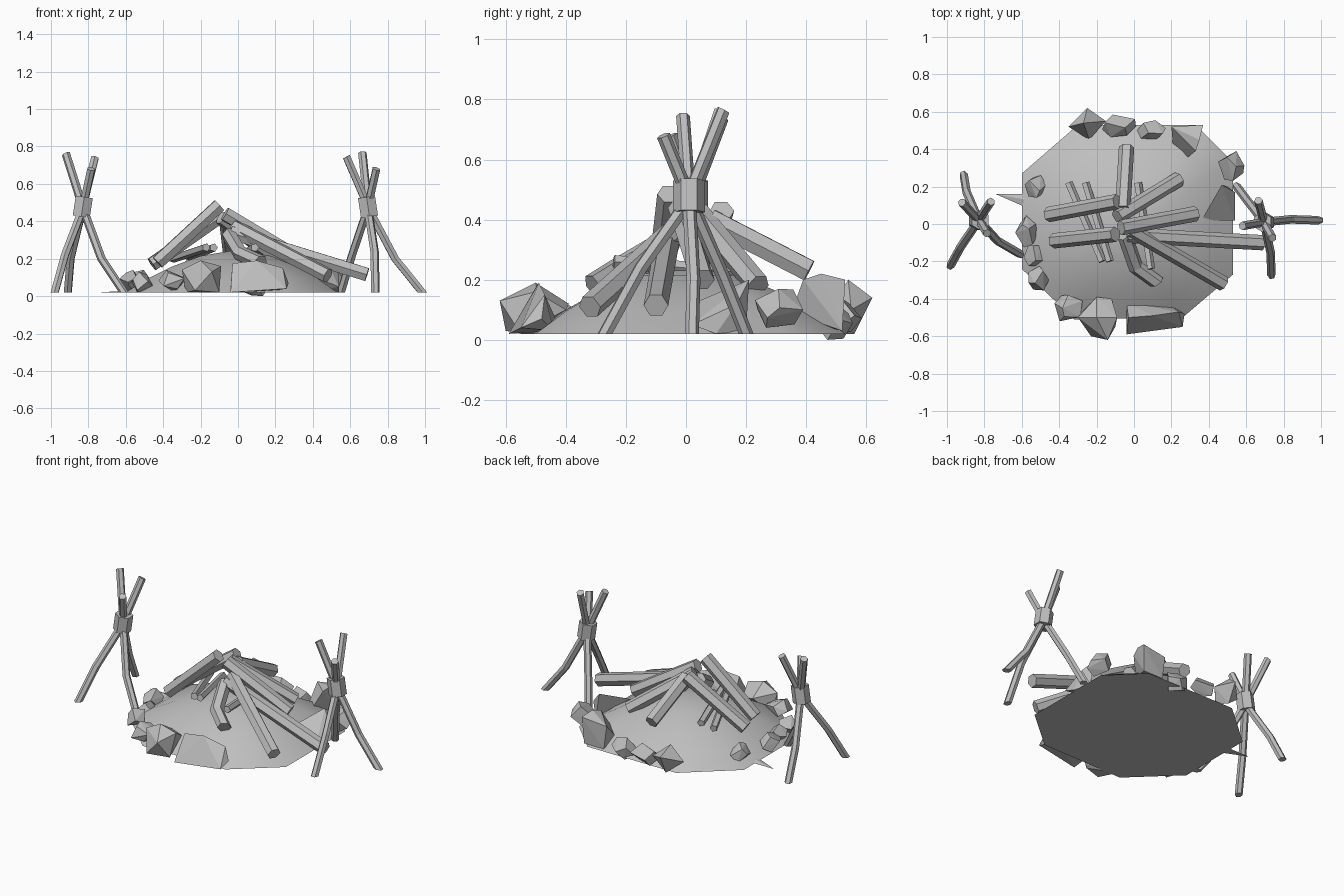
import bpy, bmesh, math, random
from mathutils import Vector

GROUND = .02

cube = bpy.data.objects.get("Cube")
if cube:
    bpy.data.objects.remove(cube, do_unlink=True)

grey = bpy.data.materials.new("plain grey")
grey.use_nodes = True
grey.diffuse_color = (0.52, 0.52, 0.52, 1)
grey.node_tree.nodes["Principled BSDF"].inputs["Base Color"].default_value = (0.52, 0.52, 0.52, 1)


def finish(name, bm):
    bmesh.ops.recalc_face_normals(bm, faces=bm.faces)
    mesh = bpy.data.meshes.new(name)
    bm.to_mesh(mesh)
    bm.free()
    mesh.materials.append(grey)
    obj = bpy.data.objects.new(name, mesh)
    bpy.context.collection.objects.link(obj)
    return obj


def skin(bm, rings):
    """Bridge successive vertex rings with quads."""
    for a, b in zip(rings, rings[1:]):
        n = len(a)
        for i in range(n):
            bm.faces.new((a[i], a[(i + 1) % n], b[(i + 1) % n], b[i]))


def tube(name, points, radius, sides=6, level_foot=False):
    """Faceted bar along a path, with capped ends."""
    pts = [Vector(p) for p in points]
    quat = (pts[-1] - pts[0]).to_track_quat('Z', 'Y')
    bm = bmesh.new()
    rings = []
    for p in pts:
        ring = []
        for i in range(sides):
            a = math.tau * i / sides
            ring.append(bm.verts.new(p + quat @ Vector((radius * math.cos(a), radius * math.sin(a), 0))))
        rings.append(ring)
    if level_foot:
        # Cut the first end flat on the ground
        along = pts[1] - pts[0]
        for v in rings[0]:
            v.co += along * ((pts[0].z - v.co.z) / along.z)
    skin(bm, rings)
    bm.faces.new(rings[0])
    bm.faces.new(rings[-1])
    return finish(name, bm)


def hull(name, points):
    """Faceted solid wrapped round a handful of corners."""
    bm = bmesh.new()
    verts = [bm.verts.new(p) for p in points]
    bmesh.ops.convex_hull(bm, input=verts)
    bmesh.ops.delete(bm, geom=[v for v in bm.verts if not v.link_faces], context='VERTS')
    return finish(name, bm)


# Ash mound: an uneven octagon drawn up into a low dome
outline = [(-.6, .27), (-.6, -.24), (-.32, -.51), (.26, -.5),
           (.53, -.27), (.53, .33), (.33, .53), (-.3, .53)]
bm = bmesh.new()
rings = []
for scale, z in ((1, GROUND), (.8, .095), (.58, .16), (.33, .215)):
    rings.append([bm.verts.new((x * scale, y * scale, z)) for x, y in outline])
skin(bm, rings)
bm.faces.new(rings[0])
peak = bm.verts.new((-.02, 0, .245))
for i in range(8):
    bm.faces.new((rings[-1][i], rings[-1][(i + 1) % 8], peak))
mound = finish("ash_mound", bm)
bpy.context.view_layer.objects.active = mound
mound.select_set(True)
bpy.ops.object.shade_smooth_by_angle(angle=math.radians(40))
mound.select_set(False)

# Flat splinter at the rim
hull("rim_splinter", [(-.74, .16, GROUND), (-.58, .16, GROUND), (-.58, .09, GROUND), (-.58, .13, .03)])

# Stacked logs: low end to high end
logs = [
    ((-.46, .05, .17), (-.09, .12, .43)),
    ((-.43, -.09, .18), (-.1, -.055, .485)),
    ((.33, .055, .2), (-.07, -.02, .44)),
    ((.69, -.1, .115), (-.04, -.06, .34)),
    ((.48, -.32, .11), (-.02, -.03, .37)),
    ((.24, .24, .18), (-.09, .04, .42)),
    ((-.04, .41, .23), (-.06, .08, .4)),
    ((.12, -.31, .18), (.01, -.23, .23), (-.05, -.06, .33)),
]
for i, path in enumerate(logs):
    tube(f"log_{i + 1}", path, .041)

# Thin kindling beneath the logs
sticks = [
    ((-.35, .22, .2), (-.17, -.2, .26)),
    ((-.26, .22, .21), (-.13, -.2, .26)),
    ((.02, .22, .22), (.09, -.24, .26)),
]
for i, path in enumerate(sticks):
    tube(f"kindling_{i + 1}", path, .023, 5)

# Two tripods: each pole runs foot, knee, knot, top
tripods = {
    "right": ((-.83, .02), [
        ((-.61, -.16, GROUND), (-.73, -.09, .2), (-.92, .115, .76)),
        ((-.98, -.22, GROUND), (-.925, -.12, .22), (-.765, .12, .74)),
        ((-.91, .26, GROUND), (-.895, .17, .2), (-.785, -.05, .68))]),
    "left": ((.695, .01), [
        ((.985, .02, GROUND), (.84, .025, .2), (.58, -.01, .745)),
        ((.735, -.27, GROUND), (.73, -.15, .24), (.665, .125, .765)),
        ((.55, .2, GROUND), (.61, .12, .22), (.74, -.075, .68))]),
}
for side, ((cx, cy), poles) in tripods.items():
    for i, (foot, knee, top) in enumerate(poles):
        spread = Vector((knee[0] - cx, knee[1] - cy, 0)).normalized() * .012
        knot = Vector((cx, cy, .45)) + spread
        tube(f"{side}_tripod_pole_{i + 1}", (foot, knee, knot, top), .023, level_foot=True)
    lean = .008 if side == "left" else -.008
    tube(f"{side}_tripod_binding", ((cx + lean, cy, .425), (cx - lean, cy, .53)), .053)

# Large boulders, each from its main corners
boulders = {
    "front_wide_boulder": [
        (-.04, -.59, .02), (.26, -.55, .04), (.27, -.48, .07), (.24, -.47, .15),
        (.1, -.49, .19), (-.03, -.5, .175), (-.04, -.42, .04), (.2, -.44, .03)],
    "front_round_boulder": [
        (-.3, -.5, .14), (-.28, -.47, .02), (-.2, -.39, .12), (-.12, -.4, .1), (-.09, -.5, .16),
        (-.14, -.62, .13), (-.23, -.6, .03), (-.1, -.55, .02), (-.2, -.5, .19)],
    "back_pointed_boulder": [
        (-.35, .52, .1), (-.25, .62, .14), (-.15, .55, .1), (-.24, .45, .06),
        (-.27, .54, .2), (-.25, .56, .02), (-.2, .5, .02)],
    "back_tall_boulder": [
        (.2, .52, .18), (.37, .53, .2), (.35, .45, .22), (.33, .39, .2),
        (.28, .35, .09), (.21, .4, .06), (.36, .52, .03), (.22, .52, .03)],
    "left_wedge_boulder": [
        (.36, .02, .12), (.47, .21, .2), (.54, .17, .12), (.54, .02, .05),
        (.42, .08, .03), (.5, .2, .03), (.54, .1, .02)],
}
for name, corners in boulders.items():
    hull(name, corners)

# Small rocks round the rim: centre x, centre y, width, depth, bottom, top
rocks = [
    (-.08, .525, .18, .12, .02, .14), (.09, .495, .16, .12, 0, .13),
    (.52, .31, .14, .16, .04, .17), (-.525, .2, .12, .12, .02, .14),
    (-.575, -.04, .12, .17, .02, .14), (-.53, -.17, .12, .11, .02, .12),
    (-.51, -.29, .11, .13, .02, .13), (-.35, -.45, .15, .14, .02, .14),
]
random.seed(4)
for i, (cx, cy, w, d, low, high) in enumerate(rocks):
    # Uneven six-sided chunk, tipped at random, then fitted to its own box
    tip = Vector((random.uniform(-1, 1), random.uniform(-1, 1), 1)).to_track_quat('Z', 'Y')
    corners = []
    for level in (-.7, .7):
        for k in range(5):
            a = math.tau * k / 5 + random.uniform(-.3, .3)
            corners.append(tip @ Vector((math.cos(a), math.sin(a), level + random.uniform(-.2, .2))))
    box = ((cx - w / 2, cx + w / 2), (cy - d / 2, cy + d / 2), (low, high))
    for axis, (a, b) in enumerate(box):
        values = [c[axis] for c in corners]
        lo, hi = min(values), max(values)
        for c in corners:
            c[axis] = a + (c[axis] - lo) / (hi - lo) * (b - a)
    hull(f"rim_rock_{i + 1}", corners)
